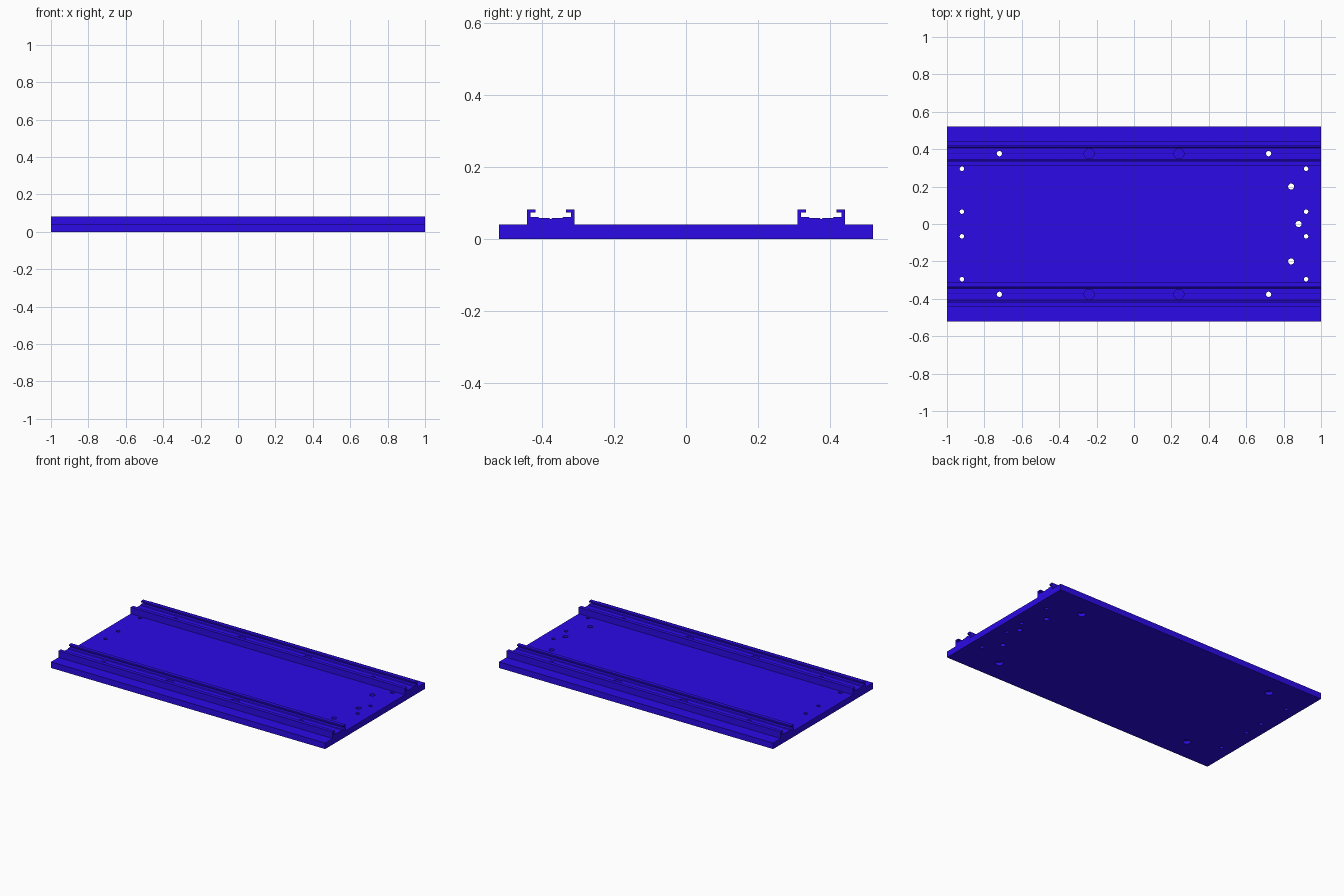
import bpy, bmesh
from mathutils import Matrix

if "Cube" in bpy.data.objects:
    bpy.data.objects.remove(bpy.data.objects["Cube"])

RAIL_Y = 0.376
PLATE_H = 0.04


def make_object(name, bm):
    bmesh.ops.recalc_face_normals(bm, faces=bm.faces)
    mesh = bpy.data.meshes.new(name)
    bm.to_mesh(mesh)
    bm.free()
    obj = bpy.data.objects.new(name, mesh)
    bpy.context.collection.objects.link(obj)
    return obj


def mirrored(half):
    return half + [(-y, z) for y, z in reversed(half)]


# Half of one slotted rail, (offset from rail centre, z), outer foot to slot floor
half_rail = [(0.066, PLATE_H), (0.066, 0.083), (0.042, 0.083), (0.042, 0.074),
             (0.056, 0.074), (0.056, 0.062), (0.036, 0.062), (0.031, 0.058),
             (0.004, 0.058), (0.001, 0.056)]
rail = [(RAIL_Y + d, z) for d, z in mirrored(half_rail)]

# Whole cross-section: plate with the two rails, extruded along x
section = mirrored([(0.52, 0), (0.52, PLATE_H)] + rail)
bm = bmesh.new()
face = bm.faces.new([bm.verts.new((-1, y, z)) for y, z in section])
extruded = bmesh.ops.extrude_face_region(bm, geom=[face])["geom"]
bmesh.ops.translate(bm, vec=(2, 0, 0),
                    verts=[v for v in extruded if isinstance(v, bmesh.types.BMVert)])
plate = make_object("railed_base_plate", bm)

# Hole list: x, y, radius, bottom z, top z
LOW, HIGH = -0.05, 0.12
holes = [(0.88, 0, 0.016, LOW, HIGH)]
for sy in (-1, 1):
    holes.append((0.84, sy * 0.2, 0.016, LOW, HIGH))
    for sx in (-1, 1):
        holes += [(sx * 0.92, sy * 0.295, 0.012, LOW, HIGH),
                  (sx * 0.92, sy * 0.066, 0.012, LOW, HIGH),
                  (sx * 0.72, sy * RAIL_Y, 0.014, LOW, HIGH),
                  (sx * 0.72, sy * RAIL_Y, 0.024, -0.03, 0.02),  # counterbore below
                  (sx * 0.24, sy * RAIL_Y, 0.027, 0.03, HIGH)]   # blind recess in slot
bm = bmesh.new()
for x, y, r, z0, z1 in holes:
    bmesh.ops.create_cone(bm, cap_ends=True, segments=32, radius1=r, radius2=r,
                          depth=z1 - z0, matrix=Matrix.Translation((x, y, (z0 + z1) / 2)))
cutter = make_object("hole_cutter", bm)
cutter.hide_render = True

# Drill all holes
mod = plate.modifiers.new("holes", "BOOLEAN")
mod.operation = "DIFFERENCE"
mod.solver = "EXACT"
mod.use_self = True
mod.object = cutter
bpy.context.view_layer.objects.active = plate
plate.select_set(True)
bpy.ops.object.modifier_apply(modifier=mod.name)
bpy.data.objects.remove(cutter)
bpy.ops.object.shade_smooth_by_angle()

# Blue finish
blue = bpy.data.materials.new("blue_finish")
blue.diffuse_color = (0.025, 0.003, 0.8, 1)
blue.use_nodes = True
blue.node_tree.nodes["Principled BSDF"].inputs["Base Color"].default_value = blue.diffuse_color
plate.data.materials.clear()
plate.data.materials.append(blue)
